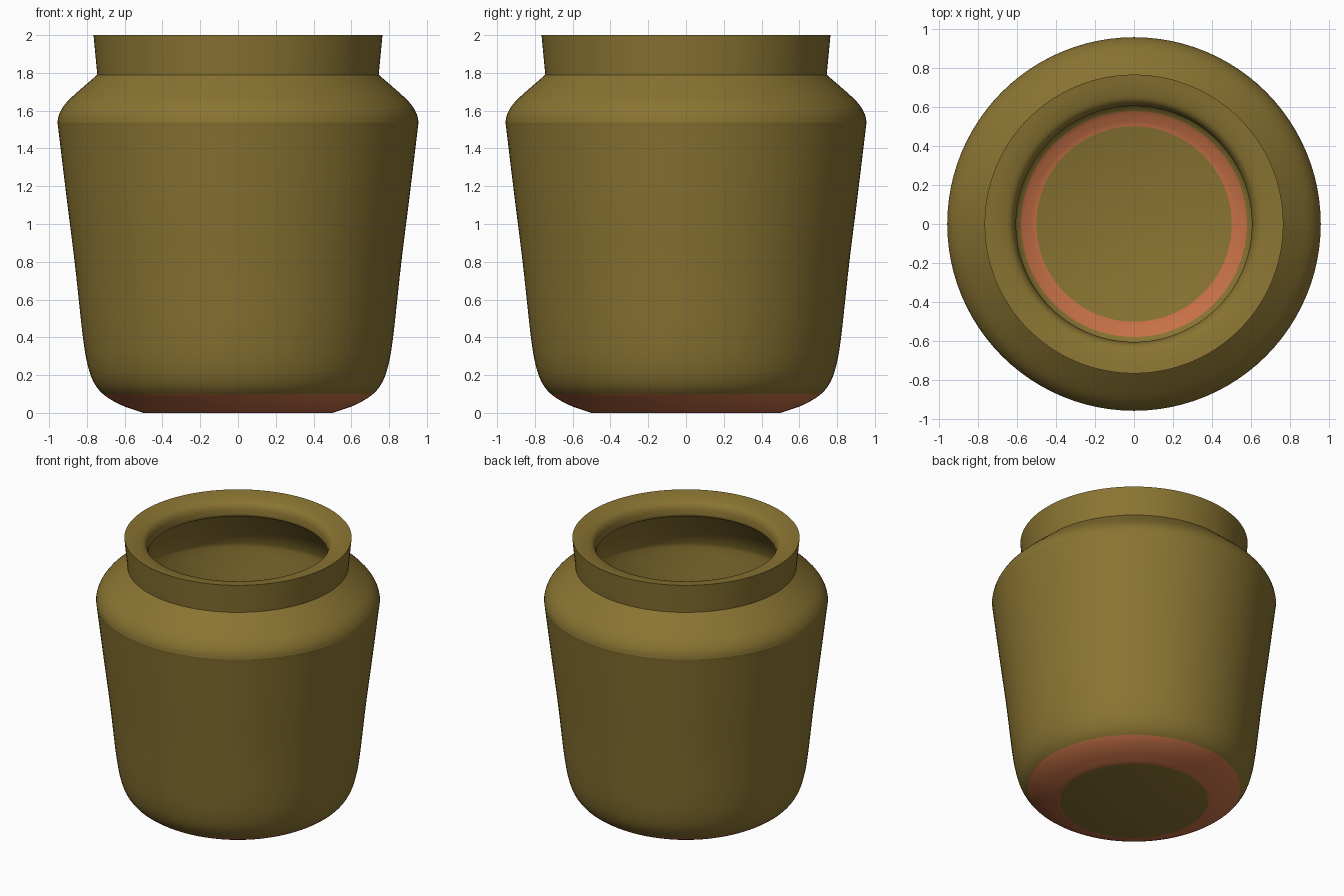
import bpy, bmesh, math
from mathutils import Vector

if "Cube" in bpy.data.objects:
    bpy.data.objects.remove(bpy.data.objects["Cube"])

SIDES = 96

def material(name, rgb):
    m = bpy.data.materials.new(name)
    m.diffuse_color = (*rgb, 1)
    m.use_nodes = True
    m.node_tree.nodes["Principled BSDF"].inputs["Base Color"].default_value = m.diffuse_color
    return m

def smooth_curve(pts, steps=4):
    """Catmull-Rom curve through (radius, height) points."""
    p = [Vector(q) for q in pts]
    p = [2 * p[0] - p[1]] + p + [2 * p[-1] - p[-2]]
    out = []
    for i in range(1, len(p) - 2):
        a, b, c, d = p[i - 1:i + 3]
        for s in range(steps):
            t = s / steps
            out.append(0.5 * (2 * b + (c - a) * t + (2 * a - 5 * b + 4 * c - d) * t * t
                              + (3 * b - a - 3 * c + d) * t ** 3))
    return out + [p[-2]]

# Profile sections, split where the surface has a crease
body = [(0.5, 0), (0.62, 0.042), (0.715, 0.1), (0.768, 0.17), (0.80, 0.27), (0.821, 0.4),
        (0.839, 0.56), (0.865, 0.8), (0.91, 1.16), (0.951, 1.5), (0.955, 1.54),
        (0.945, 1.585), (0.915, 1.635), (0.86, 1.69), (0.745, 1.79)]
neck = [(0.745, 1.79), (0.765, 2.0)]
lip = [(0.765, 2.0), (0.70, 1.99), (0.64, 1.972), (0.615, 1.945), (0.606, 1.91),
       (0.608, 1.875), (0.65, 1.855)]
inside = [(0.65, 1.855), (0.72, 1.77), (0.80, 1.66), (0.84, 1.57), (0.84, 1.49), (0.79, 1.1),
          (0.73, 0.6), (0.70, 0.4), (0.66, 0.26), (0.615, 0.175), (0.578, 0.135), (0.5, 0.1)]

profile = []
for section, steps in ((body, 4), (neck, 1), (lip, 4), (inside, 3)):
    pts = smooth_curve(section, steps)
    profile += pts if not profile else pts[1:]

# Jar: turned profile, closed by flat floors below and inside
bm = bmesh.new()
rings = [[bm.verts.new((r * math.cos(2 * math.pi * k / SIDES),
                        r * math.sin(2 * math.pi * k / SIDES), z)) for k in range(SIDES)]
         for r, z in profile]
for lo, hi in zip(rings, rings[1:]):
    for k in range(SIDES):
        n = (k + 1) % SIDES
        bm.faces.new((lo[k], lo[n], hi[n], hi[k]))
bm.faces.new(rings[0][::-1])
bm.faces.new(rings[-1])

# Bare clay band at the foot, outside and inside
for f in bm.faces:
    c = f.calc_center_median()
    r = math.hypot(c.x, c.y)
    if r > 0.45 and (c.z < 0.1 or (r < 0.578 and c.z < 0.2)):
        f.material_index = 1

mesh = bpy.data.meshes.new("jar")
bm.to_mesh(mesh)
bm.free()
mesh.materials.append(material("olive glaze", (0.254, 0.175, 0.032)))
mesh.materials.append(material("bare clay", (0.57, 0.165, 0.063)))
jar = bpy.data.objects.new("jar", mesh)
bpy.context.collection.objects.link(jar)
bpy.context.view_layer.objects.active = jar
jar.select_set(True)
bpy.ops.object.shade_smooth_by_angle(angle=math.radians(32))
